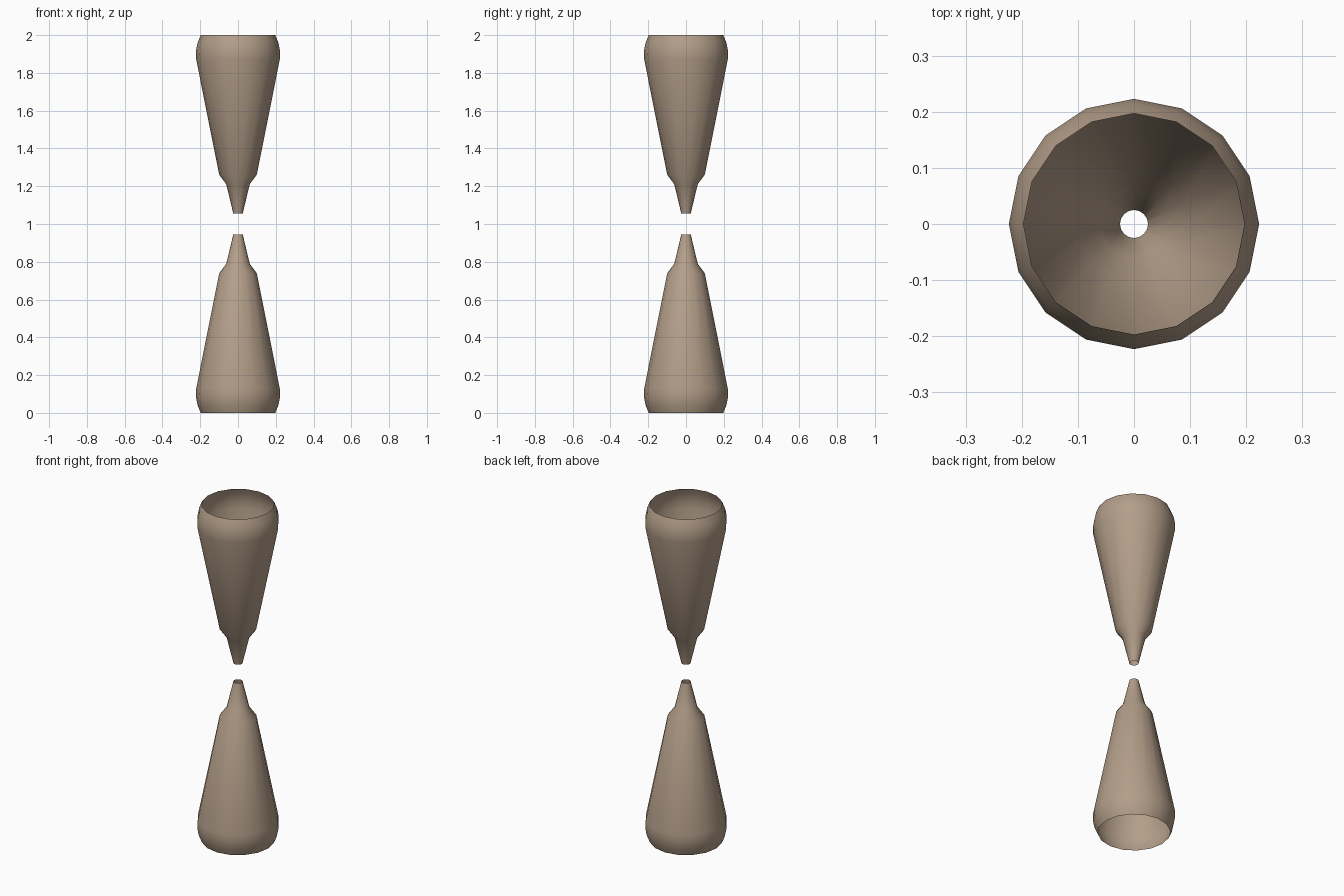
import bpy, bmesh
from math import cos, sin, tau, radians

if "Cube" in bpy.data.objects:
    bpy.data.objects.remove(bpy.data.objects["Cube"])

SIDES = 16
# (radius, height) from the wide open end to the narrow tip
PROFILE = [(0.197, 0.0), (0.214, 0.04), (0.223, 0.085), (0.221, 0.13),
           (0.10, 0.738), (0.062, 0.79), (0.025, 0.945)]

mat = bpy.data.materials.new("tan")
mat.diffuse_color = (0.45, 0.34, 0.25, 1)
mat.use_nodes = True
mat.node_tree.nodes["Principled BSDF"].inputs["Base Color"].default_value = mat.diffuse_color


def open_cone(name, flip):
    """Revolve the profile into an open shell; flip mirrors it about z = 1."""
    bm = bmesh.new()
    rings = []
    for r, h in PROFILE:
        z = 2 - h if flip else h
        rings.append([bm.verts.new((r * cos(tau * i / SIDES), r * sin(tau * i / SIDES), z))
                      for i in range(SIDES)])
    for a, b in zip(rings, rings[1:]):
        for i in range(SIDES):
            j = (i + 1) % SIDES
            quad = [a[i], a[j], b[j], b[i]]
            bm.faces.new(quad[::-1] if flip else quad)
    me = bpy.data.meshes.new(name)
    bm.to_mesh(me)
    bm.free()
    me.materials.append(mat)
    ob = bpy.data.objects.new(name, me)
    bpy.context.collection.objects.link(ob)
    bpy.ops.object.select_all(action='DESELECT')
    ob.select_set(True)
    bpy.context.view_layer.objects.active = ob
    bpy.ops.object.shade_smooth_by_angle(angle=radians(40))


# Two mirrored shells, tips facing each other
open_cone("lower_cone", False)
open_cone("upper_cone", True)
